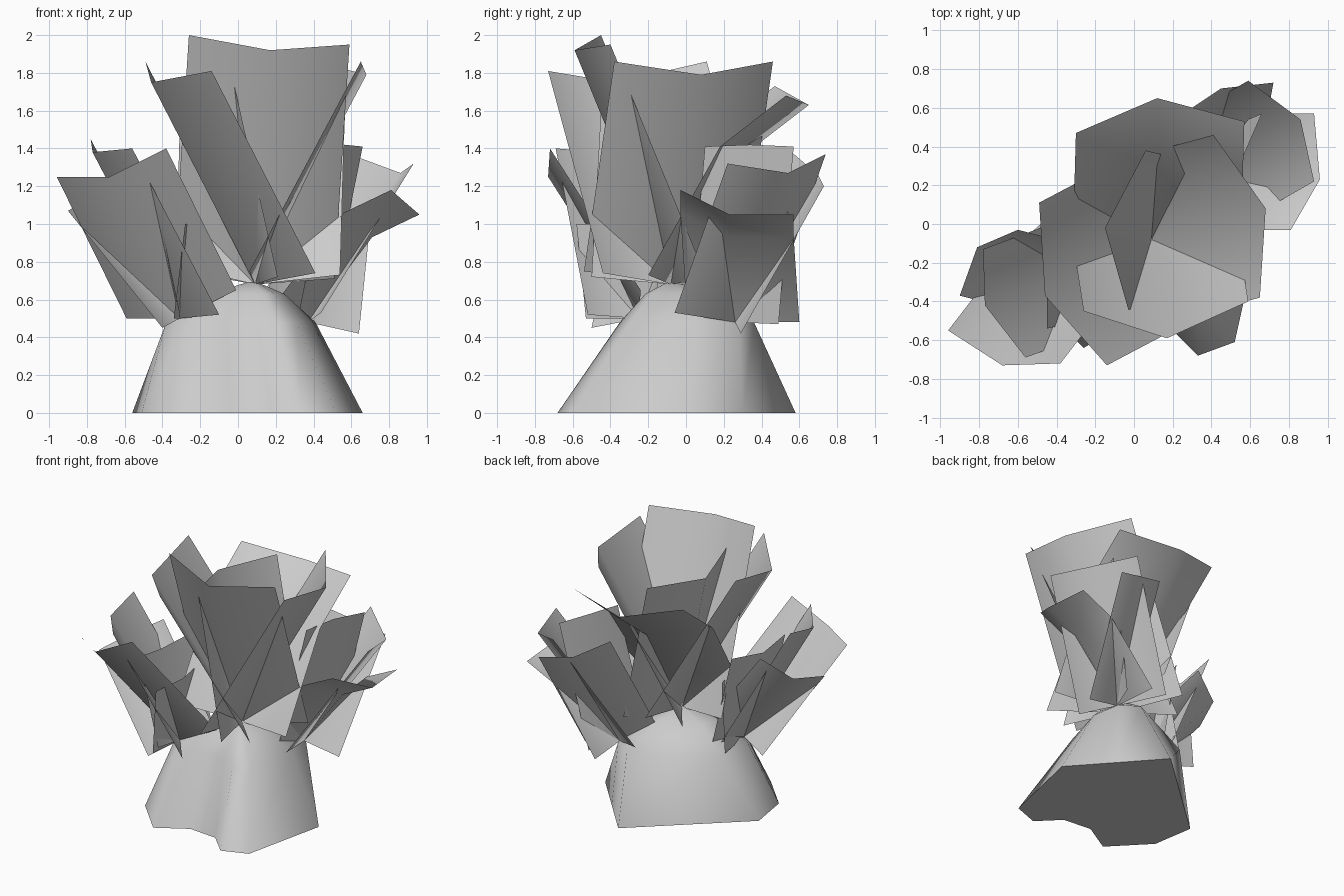
import bpy
import bmesh
from mathutils import Vector

if "Cube" in bpy.data.objects:
    bpy.data.objects.remove(bpy.data.objects["Cube"], do_unlink=True)

# One plain grey for everything
grey = bpy.data.materials.new("plain grey")
grey.use_nodes = True
colour = (0.6, 0.6, 0.6, 1)
grey.diffuse_color = colour
grey.node_tree.nodes["Principled BSDF"].inputs["Base Color"].default_value = colour


def make_object(name, bm):
    """Turn a bmesh into a linked, smooth-shaded object."""
    mesh = bpy.data.meshes.new(name)
    bm.to_mesh(mesh)
    bm.free()
    mesh.materials.append(grey)
    obj = bpy.data.objects.new(name, mesh)
    bpy.context.collection.objects.link(obj)
    bpy.ops.object.select_all(action='DESELECT')
    obj.select_set(True)
    bpy.context.view_layer.objects.active = obj
    bpy.ops.object.shade_smooth_by_angle(angle=1.4)
    return obj


def make_mound():
    """Rocky mound: irregular foot and shoulder outlines, then a cap around the summit."""
    foot = [(.52, -.61), (.66, .02), (.41, .30), (.16, .58), (-.56, -.07),
            (-.51, -.38), (-.26, -.64), (-.04, -.51), (.18, -.53), (.33, -.68)]
    shoulder = [(.31, -.29), (.41, .06), (.37, .28), (.24, .36), (-.34, .08),
                (-.38, -.20), (-.27, -.33), (-.06, -.29), (.10, -.31), (.20, -.35)]
    summit = Vector((.08, -.08))
    outlines = [(0, foot), (.48, shoulder)]
    for z, size in ((.63, .5), (.69, .08)):
        outlines.append((z, [summit.lerp(Vector(p), size) for p in shoulder]))
    bm = bmesh.new()
    rings = [[bm.verts.new((p[0], p[1], z)) for p in points] for z, points in outlines]
    for low, high in zip(rings, rings[1:]):
        for i in range(len(foot)):
            j = (i + 1) % len(foot)
            bm.faces.new((low[i], low[j], high[j], high[i]))
    bm.faces.new(rings[0][::-1])
    bm.faces.new(rings[-1])
    make_object("mound", bm)


def make_cluster(prefix, root, leaves, bends):
    """Folded leaves: each tip row is carried down until its middle meets the root.
    A drooping leaf has an extra row, moved from the tip by its bend."""
    for name, tips in leaves.items():
        bm = bmesh.new()
        shifts = [Vector(), Vector(root) - Vector(tips[1])]
        if name in bends:
            shifts.insert(1, Vector(bends[name]))
        rows = [[bm.verts.new(Vector(p) + shift) for p in tips] for shift in shifts]
        for top, low in zip(rows, rows[1:]):
            for i in range(2):
                bm.faces.new((low[i], low[i + 1], top[i + 1], top[i]))
        make_object(prefix + "_" + name, bm)


make_mound()

# Large cluster on the summit
make_cluster("summit", (.09, -.08, .68), {
    "front_leaf": [(-.26, -.45, 2), (.17, -.59, 1.92), (.59, -.40, 1.95)],
    "left_leaf": [(.65, -.38, 1.86), (.68, .08, 1.79), (.41, .46, 1.86)],
    "back_leaf": [(.57, .53, 1.68), (.12, .65, 1.63), (-.30, .47, 1.73)],
    "upright_leaf": [(.06, .38, 1.76), (-.15, -.02, 1.74), (-.03, -.44, 1.78)],
    "right_leaf": [(-.49, .11, 1.86), (-.46, -.37, 1.75), (-.14, -.73, 1.81)],
}, {"back_leaf": (-.01, -.35, -.27)})

# Smaller cluster low on the right side
make_cluster("right_slope", (-.31, -.25, .50), {
    "front_leaf": [(-.96, -.55, 1.25), (-.68, -.73, 1.25), (-.38, -.72, 1.40)],
    "high_leaf": [(-.78, -.13, 1.45), (-.77, -.42, 1.38), (-.56, -.69, 1.40)],
    "back_leaf": [(-.60, -.03, 1.25), (-.81, -.12, 1.12), (-.90, -.37, 1.07)],
    "upright_leaf": [(-.38, 0, 1.20), (-.45, -.28, 1.16), (-.45, -.54, 1.20)],
    "inner_leaf": [(-.28, -.58, 1.0), (-.25, -.30, 1.0), (-.30, 0, 1.0)],
}, {})

# Smaller cluster low on the left side
make_cluster("left_slope", (.37, .26, .48), {
    "low_leaf": [(.81, -.03, 1.18), (.96, .23, 1.05), (.93, .57, 1.05)],
    "high_leaf": [(.93, .22, 1.32), (.86, .54, 1.27), (.59, .74, 1.37)],
    "upright_leaf": [(.50, .10, 1.41), (.56, .34, 1.42), (.66, .57, 1.41)],
    "back_leaf": [(.72, .73, 1.20), (.45, .70, 1.26), (.24, .56, 1.38)],
}, {"low_leaf": (-.25, 0, -.12)})
